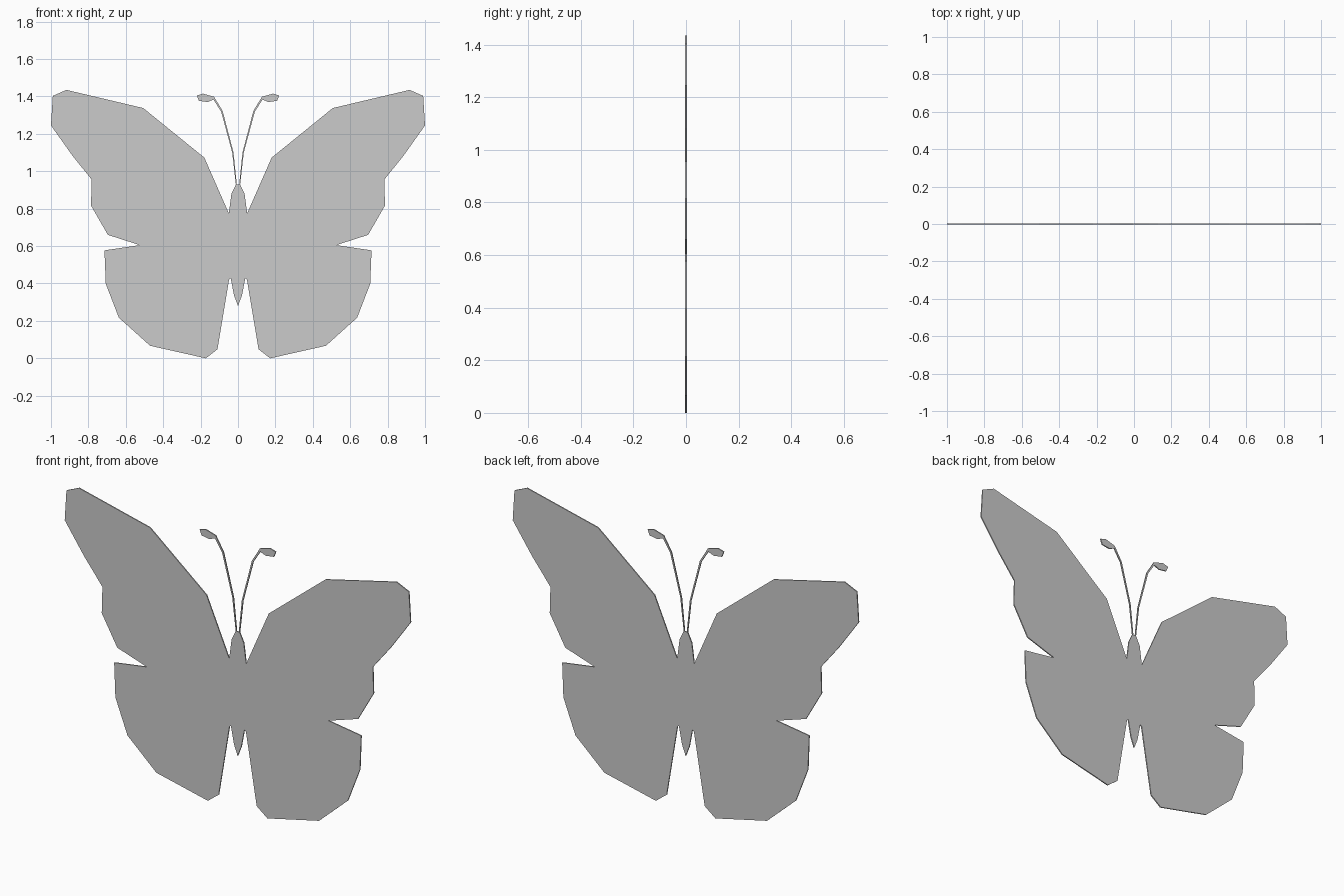
import bpy, bmesh

if "Cube" in bpy.data.objects:
    bpy.data.objects.remove(bpy.data.objects["Cube"])

THICK = 0.006

def plate(name, outline):
    """Thin flat-sided plate in the XZ plane, centred on y = 0."""
    bm = bmesh.new()
    face = bm.faces.new([bm.verts.new((x, -THICK / 2, z)) for x, z in outline])
    ext = bmesh.ops.extrude_face_region(bm, geom=[face], use_keep_orig=True)
    moved = [v for v in ext["geom"] if isinstance(v, bmesh.types.BMVert)]
    bmesh.ops.translate(bm, verts=moved, vec=(0, THICK, 0))
    bmesh.ops.triangulate(bm, faces=[f for f in bm.faces if len(f.verts) > 4])
    bmesh.ops.recalc_face_normals(bm, faces=bm.faces)
    mesh = bpy.data.meshes.new(name)
    bm.to_mesh(mesh)
    bm.free()
    obj = bpy.data.objects.new(name, mesh)
    bpy.context.collection.objects.link(obj)
    return obj

def mirrored(points):
    return [(-x, z) for x, z in reversed(points)]

# Body and wings: one half of the silhouette, head to tail
head = [(0.011, 0.93), (0.035, 0.88), (0.049, 0.775)]
fore_wing = [(0.18, 1.073), (0.507, 1.338), (0.918, 1.435), (0.99, 1.403),
             (1.0, 1.245), (0.885, 1.083), (0.782, 0.955), (0.786, 0.817),
             (0.696, 0.66), (0.525, 0.605)]
hind_wing = [(0.714, 0.577), (0.707, 0.398), (0.637, 0.217), (0.47, 0.067),
             (0.172, 0.0), (0.11, 0.048), (0.048, 0.42)]
tail = [(0.039, 0.428), (0.021, 0.335)]
half = head + fore_wing + hind_wing + tail
plate("body_and_wings", half + [(0, 0.28)] + mirrored(half))

# Antennae: slim bent stalk ending in a club
antenna = [(0.006, 0.925), (0.024, 1.10), (0.082, 1.322), (0.128, 1.398),
           (0.187, 1.415), (0.22, 1.405), (0.209, 1.377), (0.163, 1.37),
           (0.131, 1.383), (0.090, 1.319), (0.031, 1.10), (0.011, 0.925)]
plate("antenna_right", antenna)
plate("antenna_left", mirrored(antenna))
